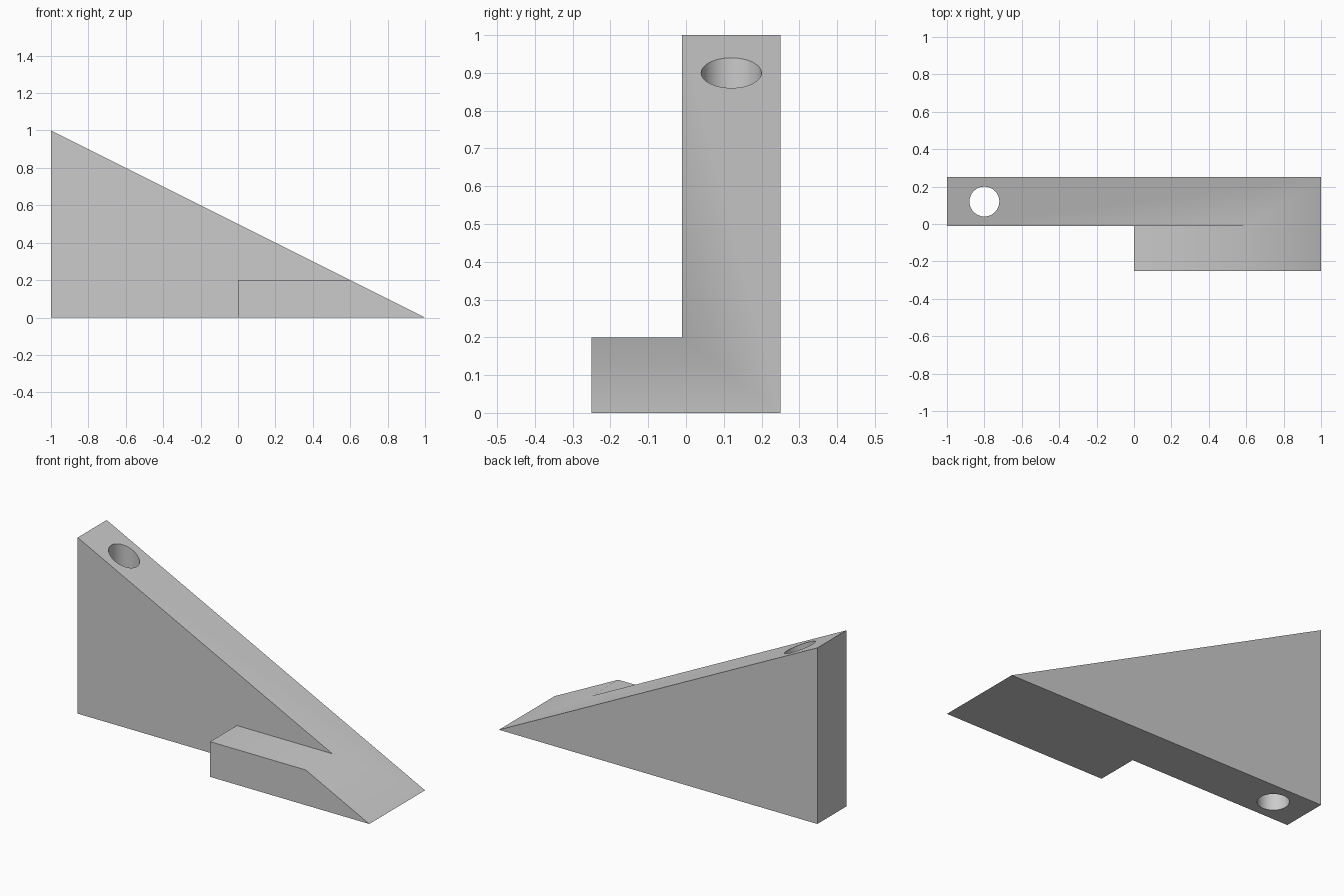
import bpy
import bmesh
import math

cube = bpy.data.objects.get("Cube")
if cube:
    bpy.data.objects.remove(cube, do_unlink=True)

grey = bpy.data.materials.new("plain grey")
grey.use_nodes = True
colour = (0.6, 0.6, 0.6, 1)
grey.diffuse_color = colour
grey.node_tree.nodes["Principled BSDF"].inputs["Base Color"].default_value = colour


def extrude_profile(name, profile, y0, y1):
    """Extrude an (x, z) outline from y0 to y1."""
    bm = bmesh.new()
    face = bm.faces.new([bm.verts.new((x, y0, z)) for x, z in profile])
    result = bmesh.ops.extrude_face_region(bm, geom=[face])
    moved = [v for v in result["geom"] if isinstance(v, bmesh.types.BMVert)]
    bmesh.ops.translate(bm, verts=moved, vec=(0, y1 - y0, 0))
    bmesh.ops.recalc_face_normals(bm, faces=bm.faces)
    mesh = bpy.data.meshes.new(name)
    bm.to_mesh(mesh)
    bm.free()
    mesh.materials.append(grey)
    obj = bpy.data.objects.new(name, mesh)
    bpy.context.collection.objects.link(obj)
    return obj


# Full-width wedge
wedge = extrude_profile("wedge_with_foot", [(-1, 0), (1, 0), (-1, 1)], -0.25, 0.25)

# Cutter that leaves only the low foot on the front side
step_cutter = extrude_profile(
    "step_cutter",
    [(-2, -1), (0, -1), (0, 0.2), (2, 0.2), (2, 2), (-2, 2)], -1, -0.01)

# Vertical hole through the tall end
bpy.ops.mesh.primitive_cylinder_add(vertices=32, radius=0.08, depth=4,
                                    location=(-0.8, 0.12, 0))
hole_cutter = bpy.context.object
hole_cutter.name = "hole_cutter"
hole_cutter.data.materials.append(grey)

# Cut the wedge and discard the cutters
bpy.ops.object.select_all(action="DESELECT")
wedge.select_set(True)
bpy.context.view_layer.objects.active = wedge
for cutter in (step_cutter, hole_cutter):
    cutter.hide_render = True
    mod = wedge.modifiers.new(cutter.name, "BOOLEAN")
    mod.operation = "DIFFERENCE"
    mod.solver = "EXACT"
    mod.object = cutter
    bpy.ops.object.modifier_apply(modifier=mod.name)
    bpy.data.objects.remove(cutter, do_unlink=True)

# Soft transition between foot top and slope, sharp corners elsewhere
bpy.ops.object.shade_smooth_by_angle(angle=math.radians(30))
